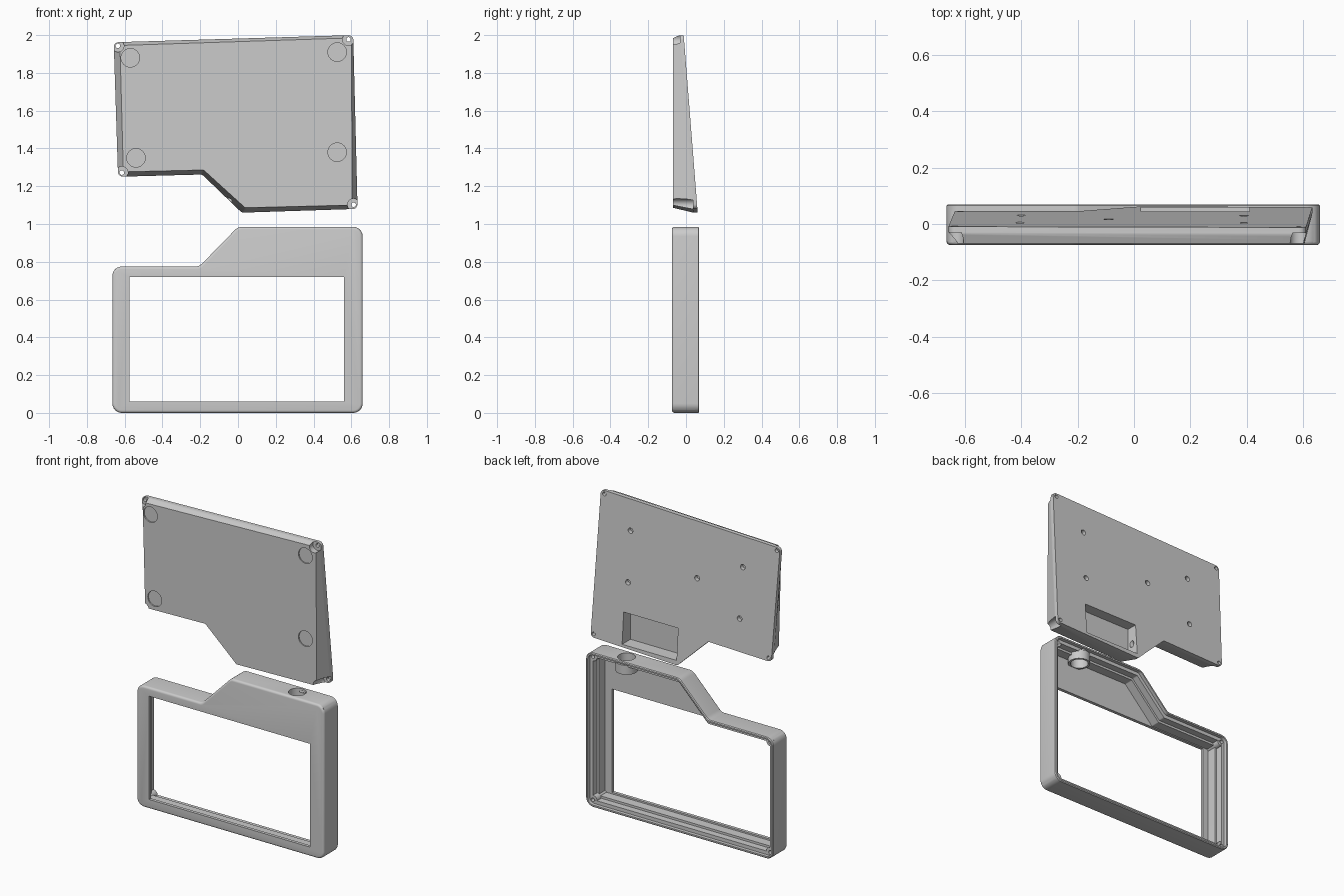
import bpy, bmesh, math
from mathutils import Vector

cube = bpy.data.objects.get("Cube")
if cube:
    bpy.data.objects.remove(cube, do_unlink=True)

grey = bpy.data.materials.new("plain_grey")
grey.use_nodes = True
grey.diffuse_color = (0.6, 0.6, 0.6, 1)
grey.node_tree.nodes["Principled BSDF"].inputs["Base Color"].default_value = (0.6, 0.6, 0.6, 1)


def finish(bm, name):
    bmesh.ops.recalc_face_normals(bm, faces=bm.faces)
    me = bpy.data.meshes.new(name)
    bm.to_mesh(me)
    bm.free()
    me.materials.append(grey)
    ob = bpy.data.objects.new(name, me)
    bpy.context.collection.objects.link(ob)
    return ob


def inset(pts, d):
    """Move every edge of a counter-clockwise outline inwards by d."""
    out = []
    for i, p in enumerate(pts):
        p = Vector(p)
        a = (p - Vector(pts[i - 1])).normalized()
        b = (Vector(pts[(i + 1) % len(pts)]) - p).normalized()
        n1, n2 = Vector((-a.y, a.x)), Vector((-b.y, b.x))
        out.append(p + (n1 + n2) * d / (1 + n1.dot(n2)))
    return out


def rounded(pts, r, steps=6):
    """Round every corner of an outline."""
    out = []
    for i, p in enumerate(pts):
        p = Vector(p)
        a = (Vector(pts[i - 1]) - p).normalized()
        b = (Vector(pts[(i + 1) % len(pts)]) - p).normalized()
        t = r * math.tan((math.pi - a.angle(b)) / 2)
        for k in range(steps + 1):
            s = k / steps
            # weighted quadratic curve gives a true arc
            w = math.sin(a.angle(b) / 2)
            c = [(1 - s) ** 2, 2 * s * (1 - s) * w, s * s]
            out.append(((p + a * t) * c[0] + p * c[1] + (p + b * t) * c[2]) / sum(c))
    return out


def loft(name, rings):
    """Skin (outline, depth) pairs; depth may depend on height."""
    bm = bmesh.new()
    rows = [[bm.verts.new((p[0], y(p[1]) if callable(y) else y, p[1])) for p in pts]
            for pts, y in rings]
    bm.faces.new(rows[0])
    bm.faces.new(rows[-1])
    n = len(rows[0])
    for lo, hi in zip(rows, rows[1:]):
        for i in range(n):
            j = (i + 1) % n
            bm.faces.new((lo[i], lo[j], hi[j], hi[i]))
    return finish(bm, name)


def rect(x0, x1, z0, z1):
    return [(x0, z0), (x1, z0), (x1, z1), (x0, z1)]


def rod(name, start, end, r, sides=32):
    a, b = Vector(start), Vector(end)
    bm = bmesh.new()
    bmesh.ops.create_cone(bm, cap_ends=True, segments=sides, radius1=r, radius2=r,
                          depth=(b - a).length)
    bm.transform((b - a).to_track_quat('Z', 'Y').to_matrix().to_4x4())
    bmesh.ops.translate(bm, verts=bm.verts, vec=(a + b) / 2)
    return finish(bm, name)


def combine(ob, tool, operation='DIFFERENCE'):
    mod = ob.modifiers.new(operation.lower(), 'BOOLEAN')
    mod.operation = operation
    mod.solver = 'EXACT'
    mod.object = tool
    bpy.context.view_layer.objects.active = ob
    bpy.ops.object.modifier_apply(modifier=mod.name)
    bpy.data.objects.remove(tool, do_unlink=True)


def smooth(ob):
    bpy.ops.object.select_all(action='DESELECT')
    ob.select_set(True)
    bpy.context.view_layer.objects.active = ob
    bpy.ops.object.shade_smooth_by_angle(angle=math.radians(30))


# --- Case frame: rounded shell with a stepped open back
outline = [(-0.665, 0), (0.66, 0), (0.66, 0.985), (0, 0.985), (-0.205, 0.775), (-0.665, 0.775)]
FRONT, BACK, EDGE = -0.075, 0.07, 0.014
rings = []
for k in range(5):
    a = k / 4 * math.pi / 2
    d = EDGE * (1 - math.sin(a))
    rings.append((rounded(inset(outline, d), 0.05 - d), FRONT + EDGE * (1 - math.cos(a))))
rings += [(rounded(outline, 0.05), BACK - 0.005), (rounded(inset(outline, 0.005), 0.045), BACK)]
frame = loft("case_frame", rings)

for d, floor in ((0.014, 0.048), (0.036, 0.005), (0.05, -0.055)):
    shape = rounded(inset(outline, d), max(0.05 - d, 0.01))
    combine(frame, loft("recess", [(shape, floor), (shape, 0.2)]))

# Display opening
window = rect(-0.575, 0.56, 0.06, 0.72)
combine(frame, loft("window", [(window, -0.2), (window, 0.2)]))

# Screw posts in the corners
posts = [(-0.63, 0.035), (0.625, 0.035), (0.625, 0.95), (-0.63, 0.74)]
for x, z in posts:
    combine(frame, rod("post", (x, -0.065, z), (x, 0.047, z), 0.029), 'UNION')
for x, z in posts:
    combine(frame, rod("post_hole", (x, -0.03, z), (x, 0.2, z), 0.012, 16))

# Collar and round hole in the top wall
combine(frame, rod("collar", (0.42, 0, 0.9), (0.42, 0, 0.96), 0.065), 'UNION')
combine(frame, rod("top_hole", (0.42, 0, 0.85), (0.42, 0, 1.02), 0.052))
smooth(frame)


# --- Wedge cover: flat flange at the back tapering to a smaller front face
def back_y(z):
    return 0.062 - 0.079 * (z - 1.06)


rim = [(-0.635, 1.25), (-0.19, 1.262), (0.02, 1.06), (0.633, 1.08), (0.61, 2.0), (-0.658, 1.962)]
face = [(-0.607, 1.276), (-0.182, 1.286), (0.038, 1.086), (0.605, 1.1), (0.6, 1.985), (-0.625, 1.945)]
cover = loft("wedge_cover", [
    (rounded(face, 0.015), -0.07),
    (rounded(rim, 0.025), lambda z: back_y(z) - 0.024),
    (rounded(rim, 0.025), back_y)])

# Corner notches with screw holes through the flange
for x, z in ((-0.615, 1.272), (0.612, 1.102), (0.585, 1.977), (-0.636, 1.943)):
    combine(cover, rod("notch", (x, -0.2, z), (x, back_y(z) - 0.022, z), 0.032))
    combine(cover, rod("screw_hole", (x, -0.2, z), (x, 0.2, z), 0.012, 16))

# Round foot recesses on the front
for x, z in ((-0.57, 1.88), (0.525, 1.91), (0.525, 1.38), (-0.54, 1.35)):
    combine(cover, rod("foot_recess", (x, -0.2, z), (x, -0.062, z), 0.049, 40))

# Blind mounting holes on the back
for x, z in ((0.39, 1.8), (0.39, 1.48), (-0.09, 1.63), (-0.405, 1.78), (-0.4, 1.46)):
    combine(cover, rod("mount_hole", (x, back_y(z) - 0.025, z), (x, 0.2, z), 0.017, 16))

# Battery pocket and its cable passage through the slanted edge
pocket = rect(0.025, 0.41, 1.09, 1.29)
combine(cover, loft("pocket", [(pocket, -0.025), (pocket, 0.2)]))
combine(cover, rod("cable_hole", (-0.13, 0.01, 1.07), (0.06, 0.01, 1.2), 0.018, 16))
smooth(cover)
